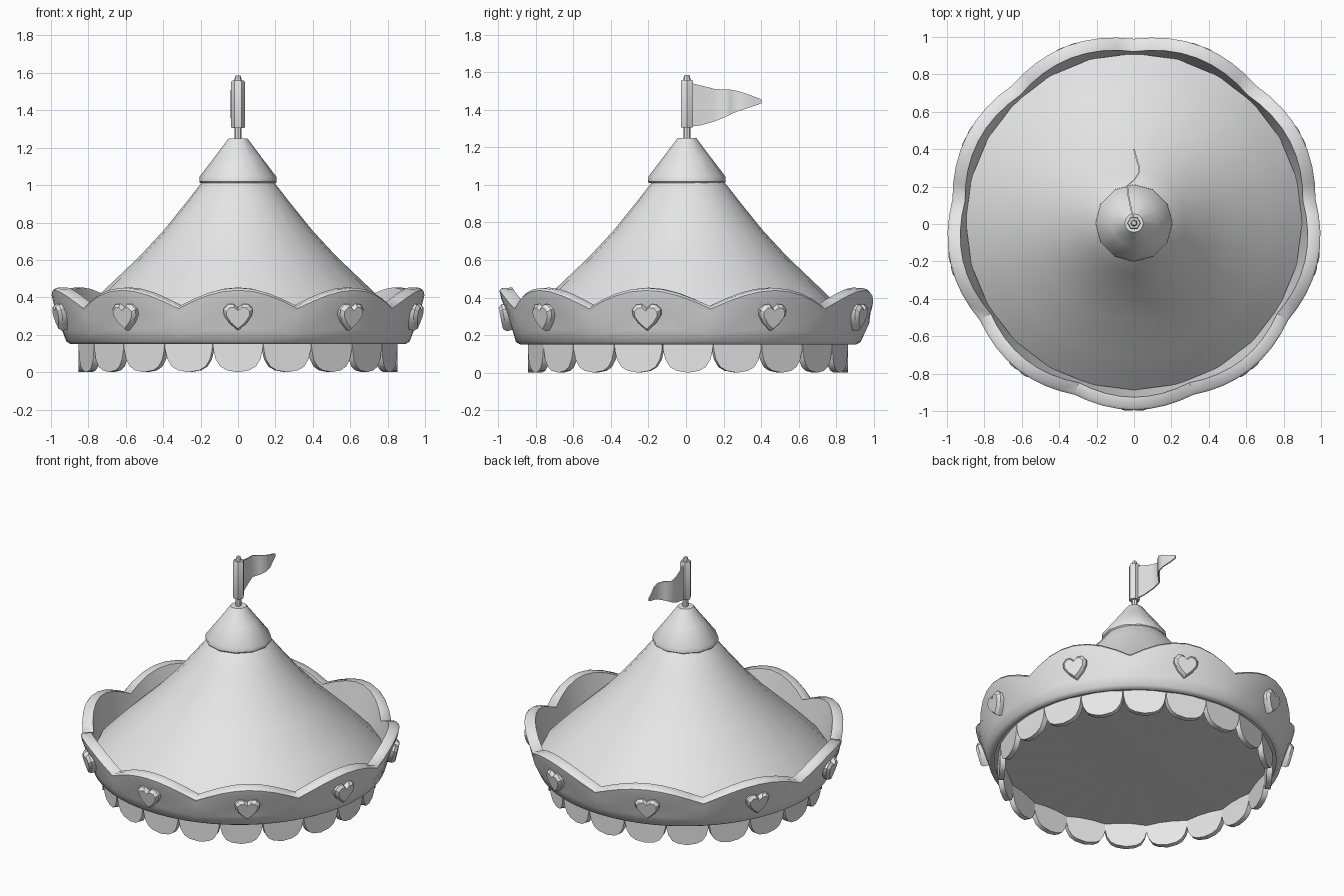
import bpy, bmesh, math
from mathutils import Vector

if "Cube" in bpy.data.objects:
    bpy.data.objects.remove(bpy.data.objects["Cube"])

grey = bpy.data.materials.new("light grey")
grey.diffuse_color = (0.8, 0.8, 0.8, 1)
grey.use_nodes = True
grey.node_tree.nodes["Principled BSDF"].inputs["Base Color"].default_value = grey.diffuse_color


def finish(name, bm, angle=40):
    """Turn a bmesh into a smooth-shaded object."""
    bmesh.ops.recalc_face_normals(bm, faces=bm.faces[:])
    me = bpy.data.meshes.new(name)
    bm.to_mesh(me)
    bm.free()
    ob = bpy.data.objects.new(name, me)
    bpy.context.collection.objects.link(ob)
    me.materials.append(grey)
    bpy.ops.object.select_all(action='DESELECT')
    ob.select_set(True)
    bpy.context.view_layer.objects.active = ob
    bpy.ops.object.shade_smooth_by_angle(angle=math.radians(angle))
    return ob


def around(t, r, z, y0=0.0):
    """Point at angle t, counted from the front towards the right."""
    return Vector((r * math.sin(t), y0 - r * math.cos(t), z))


def bridge(bm, rings, close=False):
    n = len(rings[0])
    pairs = list(zip(rings, rings[1:] + rings[:1] if close else rings[1:]))
    for a, b in pairs:
        for i in range(n):
            j = (i + 1) % n
            bm.faces.new((a[i], a[j], b[j], b[i]))


def lathe(name, profile, sides, y0=0.0, cap_bottom=True, turn=0.0):
    bm = bmesh.new()
    rings = [[bm.verts.new(around(2 * math.pi * i / sides + turn, r, z, y0))
              for i in range(sides)] for r, z in profile]
    bridge(bm, rings)
    bm.faces.new(rings[-1])
    if cap_bottom:
        bm.faces.new(rings[0])
    return finish(name, bm)


def plates(name, outline, layers, count, frame, angle=40):
    """Repeat an extruded outline; layers are (scale, depth) pairs."""
    bm = bmesh.new()
    for k in range(count):
        o, u, v, n = frame(2 * math.pi * k / count)
        rings = [[bm.verts.new(o + u * x * s + v * y * s + n * d)
                  for x, y in outline] for s, d in layers]
        bridge(bm, rings)
        bm.faces.new(rings[0])
        bm.faces.new(rings[-1])
    return finish(name, bm, angle)


def mirrored(half):
    """Close a half outline that starts and ends on the centre line."""
    return half + [(-x, y) for x, y in half[-2:0:-1]]


def crowd(t):
    """Crests sit slightly closer together towards the front."""
    return t - 0.052 * math.sin(t)


# Tent roof and its cap
lathe("roof", [(0.9, 0.25), (0.81, 0.345), (0.73, 0.425), (0.53, 0.615), (0.4, 0.755),
               (0.275, 0.91), (0.197, 1.01), (0.16, 1.04)], 24, 0.012, False)
lathe("roof_cap", [(0.2, 1.01), (0.207, 1.018), (0.205, 1.045),
                   (0.125, 1.15), (0.05, 1.25)], 12, 0.005)

# Lightly pleated ceiling closing the roof underneath
bm = bmesh.new()
hub = bm.verts.new((0, 0.01, 0.16))
rim = [bm.verts.new(around(2 * math.pi * i / 40, 0.89, 0.163 + 0.008 * (-1) ** i, 0.01))
       for i in range(40)]
for i in range(40):
    bm.faces.new((hub, rim[i], rim[(i + 1) % 40]))
finish("ceiling", bm, 50)

# Bulging crown band with nine rounded crests
LOBES, STEPS = 9, 8
bm = bmesh.new()
rings = [[] for _ in range(9)]
for i in range(LOBES * STEPS):
    t = 2 * math.pi * i / (LOBES * STEPS)
    wave = abs(math.cos(t * LOBES / 2))
    top = 0.355 + 0.098 * wave
    r_top = 0.978 + 0.028 * wave
    h = top - 0.15
    section = [(0.895, 0.15), (0.918, 0.163), (0.938, 0.15 + h * 0.27),
               (0.964, 0.15 + h * 0.55), (r_top - 0.01, 0.15 + h * 0.8),
               (r_top, top - 0.015), (r_top - 0.012, top - 0.002),
               (r_top - 0.068, top), (0.88, 0.15)]
    for ring, (r, z) in zip(rings, section):
        ring.append(bm.verts.new(around(crowd(t), r, z, 0.012)))
bridge(bm, rings, close=True)
finish("crown_band", bm, 50)


# Hearts, one under each crest, leaning with the band
def heart_frame(t):
    t = crowd(t)
    out, lean = around(t, 1, 0), 0.2
    n = out * math.cos(lean) - Vector((0, 0, math.sin(lean)))
    v = out * math.sin(lean) + Vector((0, 0, math.cos(lean)))
    return around(t, 0.963, 0.298, 0.01), around(t + math.pi / 2, 1, 0), v, n


heart = mirrored([(0, 0.047), (0.025, 0.07), (0.055, 0.068), (0.078, 0.042),
                  (0.075, 0.008), (0.045, -0.035), (0, -0.075)])
plates("hearts", heart, [(1, -0.02), (1, 0.017), (0.8, 0.035)], LOBES, heart_frame, 30)


# Hanging valance of twenty rounded flaps
def flap_frame(t):
    return (around(t, 0.853, 0, 0.01), around(t + math.pi / 2, 1, 0),
            Vector((0, 0, 1)), around(t, 1, 0))


flap = mirrored([(0, 0.165), (0.134, 0.165), (0.132, 0.12), (0.12, 0.07),
                 (0.095, 0.03), (0.06, 0.01), (0, 0.0)])
plates("valance_flaps", flap, [(1, -0.035), (1, 0)], 20, flap_frame)

# Flag pole, sleeve and finial
lathe("flag_pole", [(0.018, 1.22), (0.018, 1.57), (0.012, 1.587)], 8, 0.005)
lathe("flag_sleeve", [(0.034, 1.305), (0.037, 1.312), (0.037, 1.55), (0.032, 1.56)],
      6, 0.005, True, math.pi / 6)

# Waving pennant: (y, x sway, bottom z, top z)
bm = bmesh.new()
rings = []
for y, x, low, high in [(0.02, 0, 1.31, 1.545), (0.08, -0.015, 1.318, 1.53),
                        (0.15, -0.03, 1.338, 1.512), (0.205, -0.036, 1.36, 1.508),
                        (0.235, 0.0, 1.375, 1.508), (0.27, 0.024, 1.39, 1.502),
                        (0.31, 0.026, 1.403, 1.49), (0.36, 0.01, 1.42, 1.472),
                        (0.402, 0, 1.435, 1.456)]:
    rings.append([bm.verts.new((x + dx, y, z)) for dx, z in
                  ((-0.004, low), (0.004, low), (0.004, high), (-0.004, high))])
bridge(bm, rings)
bm.faces.new(rings[0])
bm.faces.new(rings[-1])
finish("pennant", bm, 60)
